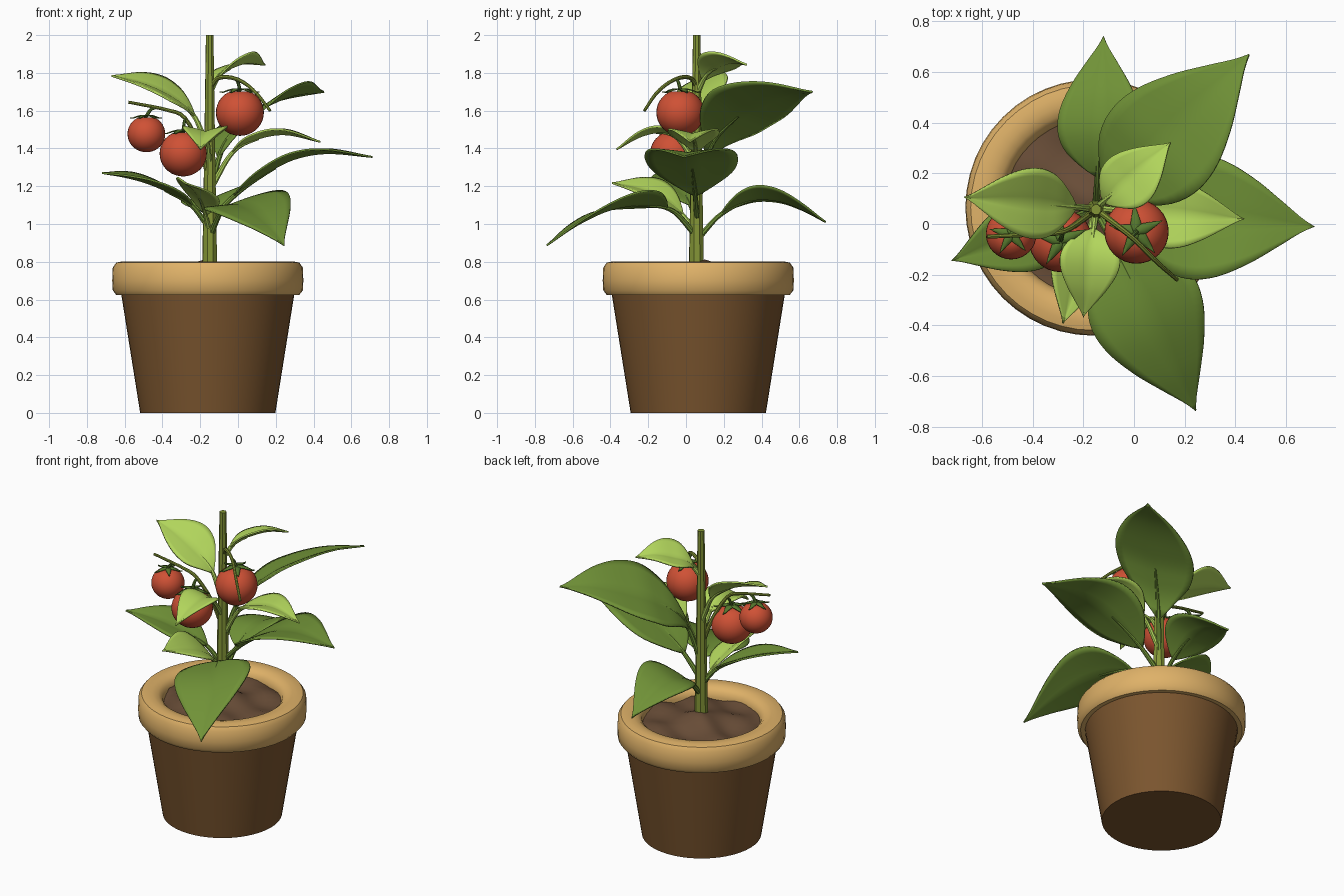
import bpy, bmesh, math, random
from mathutils import Vector

if "Cube" in bpy.data.objects:
    bpy.data.objects.remove(bpy.data.objects["Cube"])

random.seed(4)
CX, CY = -0.16, 0.065          # pot centre
SX, SY = -0.15, 0.06           # stem centre


def mat(name, r, g, b):
    m = bpy.data.materials.new(name)
    m.diffuse_color = [(c / 255) ** 2.2 for c in (r, g, b)] + [1]
    m.use_nodes = True
    m.node_tree.nodes["Principled BSDF"].inputs["Base Color"].default_value = m.diffuse_color
    return m


CLAY = mat("clay", 222, 176, 104)
BODY = mat("pot_brown", 122, 86, 50)
SOIL = mat("soil", 104, 78, 58)
STEM = mat("stem_green", 132, 150, 58)
DARK = mat("leaf_dark", 112, 145, 58)
LIGHT = mat("leaf_light", 176, 212, 92)
RED = mat("fruit_red", 206, 82, 56)
SEPAL = mat("sepal_green", 88, 122, 50)


def finish(bm, name, material, angle=40):
    bmesh.ops.remove_doubles(bm, verts=bm.verts, dist=1e-5)
    bmesh.ops.recalc_face_normals(bm, faces=bm.faces)
    me = bpy.data.meshes.new(name)
    bm.to_mesh(me)
    bm.free()
    ob = bpy.data.objects.new(name, me)
    bpy.context.collection.objects.link(ob)
    me.materials.append(material)
    bpy.ops.object.select_all(action='DESELECT')
    ob.select_set(True)
    bpy.context.view_layer.objects.active = ob
    bpy.ops.object.shade_smooth_by_angle(angle=math.radians(angle))
    return ob


def skin(bm, rows, wrap=False):
    """Join rows of points with quads."""
    vs = [[bm.verts.new(p) for p in r] for r in rows]
    for a, b in zip(vs, vs[1:]):
        n = len(a)
        for i in range(n if wrap else n - 1):
            j = (i + 1) % n
            bm.faces.new((a[i], a[j], b[j], b[i]))
    return vs


def lathe(name, profile, material, seg=48):
    bm = bmesh.new()
    skin(bm, [[(CX + r * math.cos(2 * math.pi * i / seg), CY + r * math.sin(2 * math.pi * i / seg), z)
               for i in range(seg)] for r, z in profile], True)
    bmesh.ops.dissolve_degenerate(bm, dist=1e-5, edges=bm.edges)
    return finish(bm, name, material)


def interp(pts, x):
    """Smooth curve through (x, y) pairs."""
    n = len(pts)
    slope = lambda i: ((pts[min(i + 1, n - 1)][1] - pts[max(i - 1, 0)][1]) /
                       (pts[min(i + 1, n - 1)][0] - pts[max(i - 1, 0)][0]))
    k = max(i for i in range(n - 1) if i == 0 or pts[i][0] <= x)
    (x0, y0), (x1, y1) = pts[k], pts[k + 1]
    h = x1 - x0
    t = (x - x0) / h
    return ((2 * t**3 - 3 * t**2 + 1) * y0 + (t**3 - 2 * t**2 + t) * h * slope(k)
            + (3 * t**2 - 2 * t**3) * y1 + (t**3 - t**2) * h * slope(k + 1))


def tube(name, pts, r0, r1, material, steps=14, sides=8):
    """Tapered round tube along a smooth path."""
    n = len(pts) - 1
    path = [Vector([interp([(i, p[a]) for i, p in enumerate(pts)], n * s / steps) for a in range(3)])
            for s in range(steps + 1)]
    rows = []
    for s, p in enumerate(path):
        d = (path[min(s + 1, steps)] - path[max(s - 1, 0)]).normalized()
        u = d.cross(Vector((0.31, 0.95, 0.05))).normalized()
        v = d.cross(u)
        r = r0 + (r1 - r0) * s / steps
        rows.append([p + r * (math.cos(2 * math.pi * i / sides) * u + math.sin(2 * math.pi * i / sides) * v)
                     for i in range(sides)])
    bm = bmesh.new()
    vs = skin(bm, rows, True)
    bm.faces.new(vs[0])
    bm.faces.new(vs[-1])
    return finish(bm, name, material)


# Pot body, rounded rim, uneven soil
lathe("pot_body", [(0, 0), (0.358, 0), (0.46, 0.64), (0.40, 0.64)], BODY)
lathe("pot_rim", [(0.40, 0.625), (0.485, 0.625), (0.503, 0.648), (0.506, 0.70), (0.503, 0.77), (0.485, 0.795),
                  (0.455, 0.802), (0.42, 0.802), (0.385, 0.793), (0.362, 0.772), (0.352, 0.74), (0.352, 0.66),
                  (0.40, 0.625)], CLAY)
bm = bmesh.new()
rows = []
for k in range(11):
    r = 0.37 * k / 10
    row = []
    for i in range(40):
        a = 2 * math.pi * i / 40
        x, y = r * math.cos(a), r * math.sin(a)
        bump = 0.014 * math.sin(17 * x + 2) * math.cos(15 * y) + 0.010 * math.sin(26 * y + 9 * x)
        row.append((CX + x, CY + y, 0.735 + 0.06 * math.exp(-(r / 0.17) ** 2) + bump))
    rows.append(row)
skin(bm, rows, True)
finish(bm, "soil", SOIL)

# Main stem
tube("main_stem", [(SX, SY - 0.005, 0.70), (SX, SY - 0.005, 1.3), (SX, SY - 0.003, 2.0)], 0.043, 0.021, STEM)

# Leaf outline, from the stalk to the tip
OUTLINE = [(0, 0.05), (0.06, 0.38), (0.18, 0.82), (0.32, 1), (0.48, 0.95), (0.66, 0.69), (0.82, 0.36),
           (0.93, 0.12), (1, 0.0)]


def leaf(name, tip, half, start, roll, zs, material, cup=0.03):
    """zs: (distance from stem, height) pairs; roll > 0 lifts the left edge, seen looking outward."""
    d = Vector((tip[0] - SX, tip[1] - SY, 0))
    L = d.length
    d.normalize()
    side = Vector((-d.y, d.x, 0))
    base = Vector((SX, SY, 0))
    zs = zs + [(L, tip[2])]
    rib = lambda s: base + d * s + Vector((0, 0, interp(zs, s)))
    N, M = 26, 5
    rows = []
    for k in range(N + 1):
        t = k / N
        c = rib(start + (L - start) * t)
        w = half * max(interp(OUTLINE, t), 0.004)
        row = []
        for j in range(-M, M + 1):
            v = j / M
            lift = cup * abs(v) ** 0.8 * (w / half) + math.tan(math.radians(roll)) * v * w
            row.append(c + side * v * w * math.cos(math.radians(roll)) + Vector((0, 0, lift)))
        rows.append(row)
    bm = bmesh.new()
    skin(bm, rows)
    ob = finish(bm, name, material, 60)
    if sum(p.normal.z for p in ob.data.polygons) < 0:
        ob.data.flip_normals()
    so = ob.modifiers.new("thickness", 'SOLIDIFY')
    so.thickness = 0.010
    so.offset = 0
    end = start + 0.3 * (L - start)
    tube(name + "_stalk", [rib(end * i / 6) - Vector((0, 0, 0.003)) for i in range(7)], 0.017, 0.006, material)


# Lower, larger leaves
leaf("leaf_back_right", (0.455, 0.67, 1.70), 0.245, 0.07, -19,
     [(0, 1.12), (0.08, 1.38), (0.27, 1.55), (0.45, 1.63), (0.65, 1.685)], DARK)
leaf("leaf_right", (0.712, -0.01, 1.355), 0.245, 0.13, 0,
     [(0, 1.02), (0.14, 1.16), (0.30, 1.27), (0.45, 1.345), (0.62, 1.375)], DARK)
leaf("leaf_front_right", (0.245, -0.737, 0.887), 0.23, 0.18, 12,
     [(0, 0.93), (0.14, 1.07), (0.30, 1.10), (0.50, 1.08), (0.70, 1.0)], DARK)
leaf("leaf_back", (-0.12, 0.74, 1.01), 0.17, 0.13, -13,
     [(0, 0.92), (0.12, 1.05), (0.28, 1.125), (0.42, 1.125), (0.55, 1.08)], DARK)
leaf("leaf_left", (-0.72, -0.145, 1.27), 0.15, 0.10, -8,
     [(0, 0.98), (0.10, 1.10), (0.22, 1.165), (0.36, 1.22), (0.48, 1.25)], DARK)
# Upper, lighter leaves
leaf("leaf_front_low", (-0.28, -0.392, 1.217), 0.12, 0.08, -22,
     [(0, 0.95), (0.10, 1.07), (0.20, 1.14), (0.32, 1.185)], LIGHT)
leaf("leaf_front_high", (-0.20, -0.368, 1.395), 0.118, 0.08, 0,
     [(0, 1.30), (0.09, 1.44), (0.18, 1.485), (0.30, 1.465)], LIGHT)
leaf("leaf_mid_right", (0.436, 0.02, 1.435), 0.135, 0.12, 0,
     [(0, 1.18), (0.12, 1.38), (0.25, 1.45), (0.40, 1.475)], LIGHT)
leaf("leaf_upper_left", (-0.67, 0.105, 1.785), 0.145, 0.08, -18,
     [(0, 1.38), (0.08, 1.57), (0.20, 1.67), (0.35, 1.74)], LIGHT)
leaf("leaf_top", (0.145, 0.322, 1.843), 0.118, 0.04, -18,
     [(0, 1.70), (0.07, 1.79), (0.18, 1.835), (0.28, 1.855)], LIGHT)

# Fruit vines
tube("vine_right", [(SX, SY, 1.72), (-0.10, 0.02, 1.775), (0.0, -0.06, 1.765), (0.09, -0.15, 1.70),
                    (0.17, -0.22, 1.60)], 0.013, 0.008, STEM)
tube("vine_left", [(SX, SY, 1.22), (-0.20, 0.02, 1.40), (-0.28, -0.03, 1.56), (-0.38, -0.04, 1.605),
                   (-0.58, -0.05, 1.645)], 0.014, 0.008, STEM)


def fruit(name, c, r, hang):
    """Round fruit with a five-pointed calyx and a short stalk up to the vine."""
    c = Vector(c)
    bm = bmesh.new()
    bmesh.ops.create_uvsphere(bm, u_segments=32, v_segments=18, radius=r)
    for v in bm.verts:
        v.co.z = v.co.z * 0.97 - (0.012 * math.exp(-(v.co.xy.length / (0.3 * r)) ** 2) if v.co.z > 0 else 0)
        v.co += c
    finish(bm, name, RED, 60)
    bm = bmesh.new()
    for k in range(5):
        a = 2 * math.pi * k / 5 + 0.4
        u, s = Vector((math.cos(a), math.sin(a), 0)), Vector((-math.sin(a), math.cos(a), 0))
        rows = []
        for q, w, z in ((0, 0.10, 0.99), (0.25, 0.17, 0.99), (0.5, 0.11, 0.93), (0.72, 0.05, 0.85), (0.88, 0.004, 0.86)):
            rows.append([c + r * (u * q + s * w * e + Vector((0, 0, z + 0.02))) for e in (-1, 0, 1)])
        skin(bm, rows)
    ob = finish(bm, name + "_calyx", SEPAL)
    ob.modifiers.new("thickness", 'SOLIDIFY').thickness = 0.006
    top = c + Vector((0, 0, r * 0.94))
    h = Vector(hang)
    tube(name + "_stalk", [top, top.lerp(h, 0.5) + Vector((0, 0, 0.012)), h], 0.010, 0.008, SEPAL, 6)


fruit("tomato_right", (0.01, -0.03, 1.59), 0.127, (-0.01, -0.05, 1.766))
fruit("tomato_middle", (-0.29, -0.065, 1.373), 0.125, (-0.28, -0.03, 1.558))
fruit("tomato_left", (-0.485, -0.04, 1.477), 0.10, (-0.44, -0.043, 1.615))
